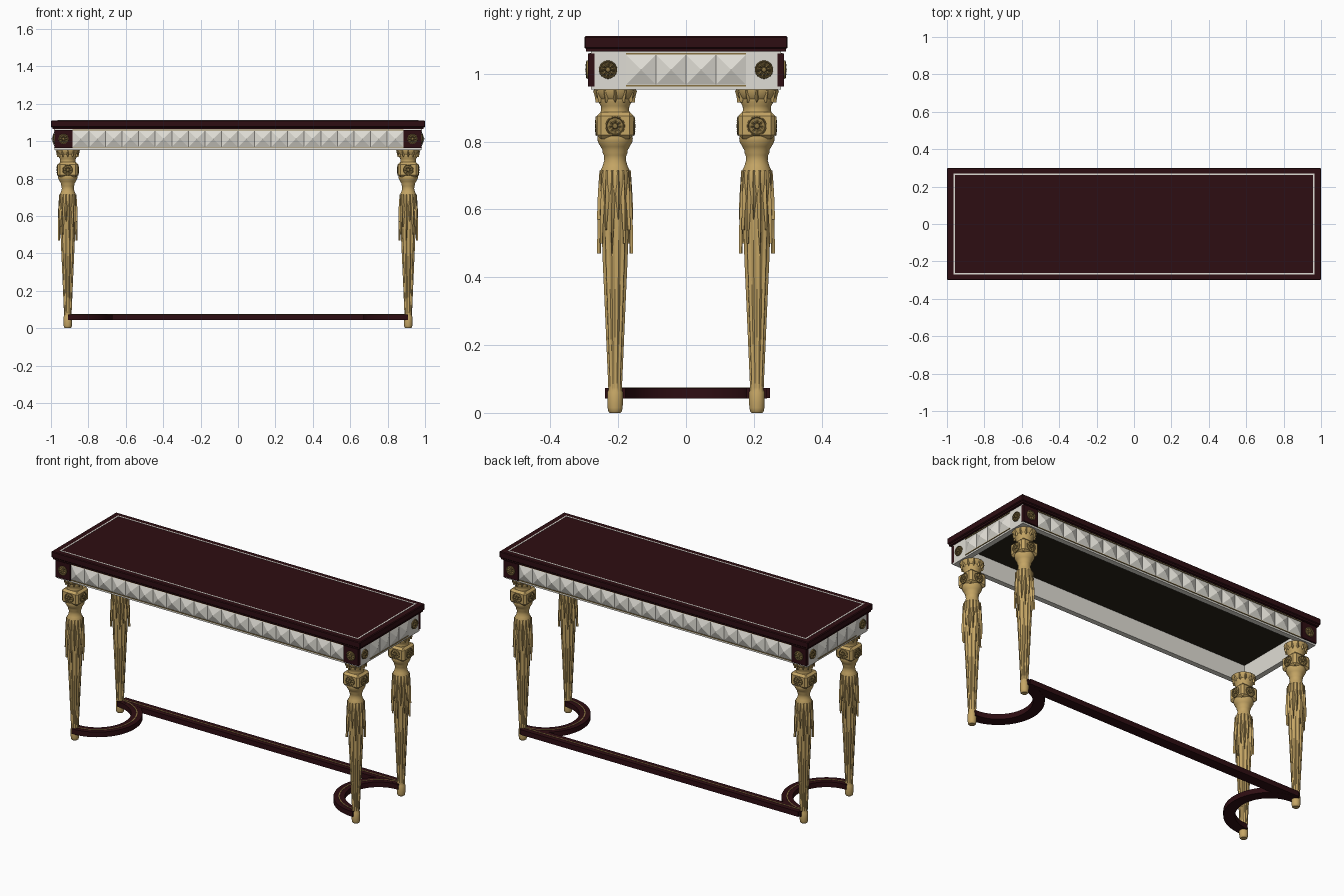
import bpy, bmesh, math
from mathutils import Matrix, Vector

if "Cube" in bpy.data.objects:
    bpy.data.objects.remove(bpy.data.objects["Cube"])

def mat(name, r, g, b):
    m = bpy.data.materials.new(name)
    m.diffuse_color = (r, g, b, 1)
    m.use_nodes = True
    m.node_tree.nodes["Principled BSDF"].inputs["Base Color"].default_value = m.diffuse_color
    return m

RED = mat("dark red lacquer", 0.027, 0.004, 0.006)
GOLD = mat("pale gold", 0.56, 0.38, 0.13)
BRASS = mat("dark brass", 0.25, 0.17, 0.055)
WHITE = mat("ivory", 0.74, 0.72, 0.66)
DARK = mat("dark underside", 0.022, 0.017, 0.009)

LX, LY = 0.91, 0.209          # leg centre
ZP = 1.012                    # centre height of apron ornaments

def finish(name, bm, material, mirror="", smooth=None):
    bmesh.ops.recalc_face_normals(bm, faces=bm.faces)
    me = bpy.data.meshes.new(name)
    bm.to_mesh(me)
    bm.free()
    me.materials.append(material)
    o = bpy.data.objects.new(name, me)
    bpy.context.collection.objects.link(o)
    if smooth:
        bpy.ops.object.select_all(action='DESELECT')
        o.select_set(True)
        bpy.context.view_layer.objects.active = o
        bpy.ops.object.shade_smooth_by_angle(angle=math.radians(smooth))
    if mirror:
        md = o.modifiers.new("Mirror", 'MIRROR')
        md.use_axis = ("x" in mirror, "y" in mirror, False)
        md.use_mirror_merge = False
    return o

def box(bm, x0, x1, y0, y1, z0, z1, bevel=0):
    M = Matrix.Translation(((x0 + x1) / 2, (y0 + y1) / 2, (z0 + z1) / 2)) @ \
        Matrix.Diagonal((x1 - x0, y1 - y0, z1 - z0, 1))
    vs = bmesh.ops.create_cube(bm, size=1, matrix=M)["verts"]
    if bevel:
        es = list({e for v in vs for e in v.link_edges})
        bmesh.ops.bevel(bm, geom=es, offset=bevel, segments=1, affect='EDGES')

def boxes(name, material, dims, mirror="", bevel=0):
    bm = bmesh.new()
    for d in dims:
        box(bm, *d, bevel=bevel)
    return finish(name, bm, material, mirror)

def skin(bm, rings, closed=True):
    # join rings of equal vertex count with quads
    vr = [[bm.verts.new(p) for p in r] for r in rings]
    n = len(vr[0])
    for a, b in zip(vr, vr[1:]):
        for i in range(n if closed else n - 1):
            j = (i + 1) % n
            bm.faces.new((a[i], a[j], b[j], b[i]))
    return vr

def frame(hx, hy, t, z0, z1):
    return [(-hx, hx, -hy, -hy + t, z0, z1), (-hx, hx, hy - t, hy, z0, z1),
            (-hx, -hx + t, -hy + t, hy - t, z0, z1), (hx - t, hx, -hy + t, hy - t, z0, z1)]

# table top, its moulding, ivory inlay line and underside panel
boxes("table_top", RED, [(-1, 1, -0.3, 0.3, 1.074, 1.111)], bevel=0.004)
boxes("top_moulding", RED, [(-0.993, 0.993, -0.295, 0.295, 1.065, 1.075)])
boxes("top_inlay", WHITE, frame(0.966, 0.27, 0.008, 1.108, 1.112))
boxes("underside_panel", DARK, [(-0.955, 0.955, -0.255, 0.255, 1.058, 1.066)])

# apron
boxes("apron_frame", WHITE, frame(0.98, 0.28, 0.03, 0.953, 1.066))
boxes("corner_plates", RED, [(0.885, 0.981, -0.289, -0.27, 0.963, 1.06)], "xy")
boxes("apron_trim", BRASS,
      [(-0.885, 0.885, -0.284, -0.27, z, z + 0.004) for z in (0.963, 1.057)], "y")
boxes("end_trim", BRASS,
      [(0.97, 0.984, -0.177, 0.177, z, z + 0.004) for z in (0.963, 1.057)], "x")

def pyramids(name, n, size, M, mirror):
    # row of square pyramids along local x, apex towards local z
    bm = bmesh.new()
    h = size / 2
    for i in range(n):
        c = (i - (n - 1) / 2) * size
        q = [bm.verts.new(M @ Vector((c + a * h, b * h, 0)))
             for a, b in ((-1, -1), (1, -1), (1, 1), (-1, 1))]
        t = bm.verts.new(M @ Vector((c, 0, 0.017)))
        for k in range(4):
            bm.faces.new((q[k], q[(k + 1) % 4], t))
        bm.faces.new(q[::-1])
    finish(name, bm, WHITE, mirror)

def facing(x, y, z, deg):
    # local z points to -y, then turned about the vertical
    return Matrix.Translation((x, y, z)) @ Matrix.Rotation(math.radians(deg), 4, 'Z') \
        @ Matrix.Rotation(math.pi / 2, 4, 'X')

pyramids("front_back_pyramids", 20, 0.0885, facing(0, -0.2805, ZP, 0), "y")
pyramids("end_pyramids", 4, 0.0885, facing(0.9805, 0, ZP, 90), "x")

def rosette(bm, M, R, h):
    # disc with raised rim, eight petals and a centre boss
    rings = []
    for r, base, petal in ((1, 0, 0), (0.98, .6, 0), (0.88, .7, 0), (0.82, .25, 0), (0.76, .25, .1),
                           (0.55, .55, .45), (0.36, .35, .3), (0.3, .3, 0), (0.25, .85, 0), (0.1, 1, 0)):
        ring = []
        for i in range(32):
            a = 2 * math.pi * i / 32
            z = h * (base + petal * math.cos(8 * a))
            ring.append(M @ Vector((R * r * math.cos(a), R * r * math.sin(a), z)))
        rings.append(ring)
    bm.faces.new(skin(bm, rings)[-1])

bm = bmesh.new()
rosette(bm, facing(0.933, -0.288, ZP, 0), 0.027, 0.009)
rosette(bm, facing(0.979, -0.23, ZP, 90), 0.027, 0.012)
finish("apron_rosettes", bm, BRASS, "xy", 30)

# turned legs: (height, radius, flute depth)
PROFILE = [(0, .016, 0), (.004, .02, 0), (.015, .022, 0), (.03, .023, 0), (.06, .023, 0),
           (.067, .02, 0), (.075, .021, .08), (.1, .022, .14), (.3, .031, .14), (.45, .038, .14),
           (.6, .043, .08), (.68, .046, 0), (.71, .045, 0), (.73, .036, 0), (.745, .032, 0),
           (.76, .033, 0), (.768, .037, 0), (.775, .037, 0), (.785, .043, 0), (.8, .051, 0),
           (.81, .052, 0), (.88, .045, 0), (.893, .041, 0), (.905, .042, 0), (.918, .05, 0),
           (.925, .05, 0), (.93, .054, 0), (.945, .061, 0), (.954, .062, 0)]
bm = bmesh.new()
N = 72
rings = []
for z, r, f in PROFILE:
    rings.append([(LX + r * (1 - f * (0.5 + 0.5 * math.cos(12 * a))) * math.cos(a),
                   LY + r * (1 - f * (0.5 + 0.5 * math.cos(12 * a))) * math.sin(a), z)
                  for a in (2 * math.pi * i / N for i in range(N))])
vr = skin(bm, rings)
bm.faces.new(vr[0])
bm.faces.new(vr[-1])
finish("legs", bm, GOLD, "xy", 35)

# chamfered blocks with a rosette on every face
boxes("leg_blocks", GOLD, [(LX - .054, LX + .054, LY - .054, LY + .054, .808, .888)], "xy", 0.012)
bm = bmesh.new()
for k in range(4):
    a = math.radians(90 * k)
    rosette(bm, facing(LX + 0.053 * math.sin(a), LY - 0.053 * math.cos(a), 0.846, 90 * k), 0.029, 0.007)
finish("leg_rosettes", bm, BRASS, "xy", 30)

def leaf(bm, a, zt, zb, rt, rb, w, rows=7):
    # pointed leaf with a raised midrib, hanging around the leg axis
    rings = []
    for i in range(rows):
        t = i / (rows - 1)
        r = rt + (rb - rt) * math.sin(t * math.pi / 2)
        half = w * max(0.06, 1 - t ** 2.2)
        rings.append([(LX + (r + d) * math.cos(a + s * half), LY + (r + d) * math.sin(a + s * half),
                       zt + (zb - zt) * t) for s, d in ((-1, -.006), (0, .002), (1, -.006), (0, -.009))])
    vr = skin(bm, rings)
    bm.faces.new(vr[-1])

# hanging leaves on the shaft and capital
bm = bmesh.new()
for i in range(16):
    a = 2 * math.pi * (i + 0.5) / 16
    leaf(bm, a, 0.715, (0.47, 0.54, 0.5, 0.57)[i % 4], 0.045, 0.052, 0.2)
for i in range(12):
    leaf(bm, 2 * math.pi * i / 12, 0.95, 0.915, 0.063, 0.056, 0.2, 5)
finish("leg_leaves", bm, GOLD, "xy", 25)

# stretchers: half rings between the end legs and a straight rear bar
def half_ring(name, material, r0, r1, z0, z1):
    bm = bmesh.new()
    rings = []
    for i in range(33):
        a = math.pi * (0.5 + i / 32)
        rings.append([(LX + r * math.cos(a), r * math.sin(a), z)
                      for r, z in ((r0, z0), (r1, z0), (r1, z1), (r0, z1))])
    vr = skin(bm, rings)
    bm.faces.new(vr[0])
    bm.faces.new(vr[-1])
    finish(name, bm, material, "x", 30)

half_ring("curved_stretchers", RED, 0.179, 0.239, 0.043, 0.073)
half_ring("curved_stretcher_inlay", BRASS, 0.206, 0.212, 0.07, 0.0745)
boxes("rear_stretcher", RED, [(-0.9, 0.9, 0.187, 0.247, 0.0435, 0.0735)])
boxes("rear_stretcher_inlay", BRASS, [(-0.89, 0.89, 0.214, 0.22, 0.07, 0.075)])
